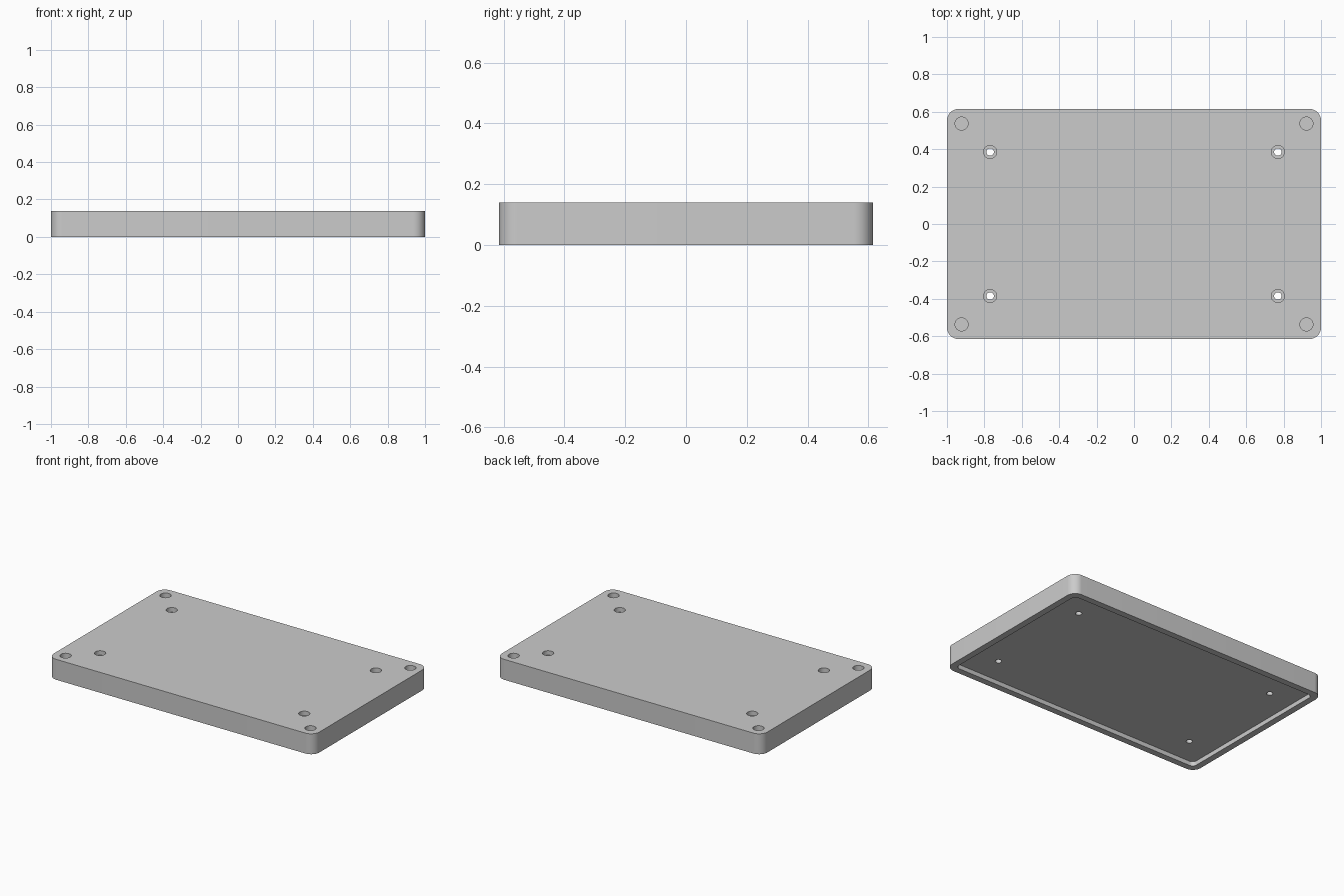
import bpy, bmesh, math

cube = bpy.data.objects.get("Cube")
if cube:
    bpy.data.objects.remove(cube, do_unlink=True)

grey = bpy.data.materials.new("plain_grey")
grey.use_nodes = True
colour = (0.6, 0.6, 0.6, 1)
grey.diffuse_color = colour
grey.node_tree.nodes["Principled BSDF"].inputs["Base Color"].default_value = colour

HALF_X, HALF_Y, HEIGHT = 1.0, 0.615, 0.139


def prism(name, outline, bottom, top):
    """Extrude a closed xy outline from bottom to top."""
    bm = bmesh.new()
    face = bm.faces.new([bm.verts.new((x, y, bottom)) for x, y in outline])
    grown = bmesh.ops.extrude_face_region(bm, geom=[face])["geom"]
    verts = [v for v in grown if isinstance(v, bmesh.types.BMVert)]
    bmesh.ops.translate(bm, verts=verts, vec=(0, 0, top - bottom))
    bmesh.ops.recalc_face_normals(bm, faces=bm.faces)
    mesh = bpy.data.meshes.new(name)
    bm.to_mesh(mesh)
    bm.free()
    mesh.materials.append(grey)
    obj = bpy.data.objects.new(name, mesh)
    bpy.context.collection.objects.link(obj)
    return obj


def circle(x, y, radius, steps=32):
    angles = [math.tau * i / steps for i in range(steps)]
    return [(x + radius * math.cos(a), y + radius * math.sin(a)) for a in angles]


def rounded_rectangle(half_x, half_y, radius, steps=12):
    points = []
    for quarter, (sx, sy) in enumerate([(1, 1), (-1, 1), (-1, -1), (1, -1)]):
        for i in range(steps + 1):
            a = (quarter + i / steps) * math.pi / 2
            points.append((sx * (half_x - radius) + radius * math.cos(a),
                           sy * (half_y - radius) + radius * math.sin(a)))
    return points


def cut(target, cutter):
    cutter.hide_render = True
    mod = target.modifiers.new("cut", "BOOLEAN")
    mod.operation = "DIFFERENCE"
    mod.solver = "EXACT"
    mod.object = cutter
    bpy.context.view_layer.objects.active = target
    bpy.ops.object.modifier_apply(modifier=mod.name)
    bpy.data.objects.remove(cutter, do_unlink=True)


# Plate with rounded corners
plate = prism("cover_plate", rounded_rectangle(HALF_X, HALF_Y, 0.062), 0, HEIGHT)

# Shallow recess underneath, leaving a rim
margin = 0.044
cut(plate, prism("recess_cutter",
                 rounded_rectangle(HALF_X - margin, HALF_Y - margin, 0.03), -0.1, 0.03))

# Blind corner pockets, and counterbored through holes further in
for sx in (-1, 1):
    for sy in (-1, 1):
        cut(plate, prism("pocket_cutter", circle(sx * 0.922, sy * 0.537, 0.035),
                         HEIGHT - 0.06, HEIGHT + 0.1))
        x, y = sx * 0.769, sy * 0.385
        cut(plate, prism("bore_cutter", circle(x, y, 0.035), HEIGHT - 0.03, HEIGHT + 0.1))
        cut(plate, prism("screw_cutter", circle(x, y, 0.02), -0.1, HEIGHT + 0.1))

# Smooth round walls, sharp rims
bpy.ops.object.select_all(action="DESELECT")
plate.select_set(True)
bpy.context.view_layer.objects.active = plate
bpy.ops.object.shade_smooth_by_angle(angle=math.radians(30))
